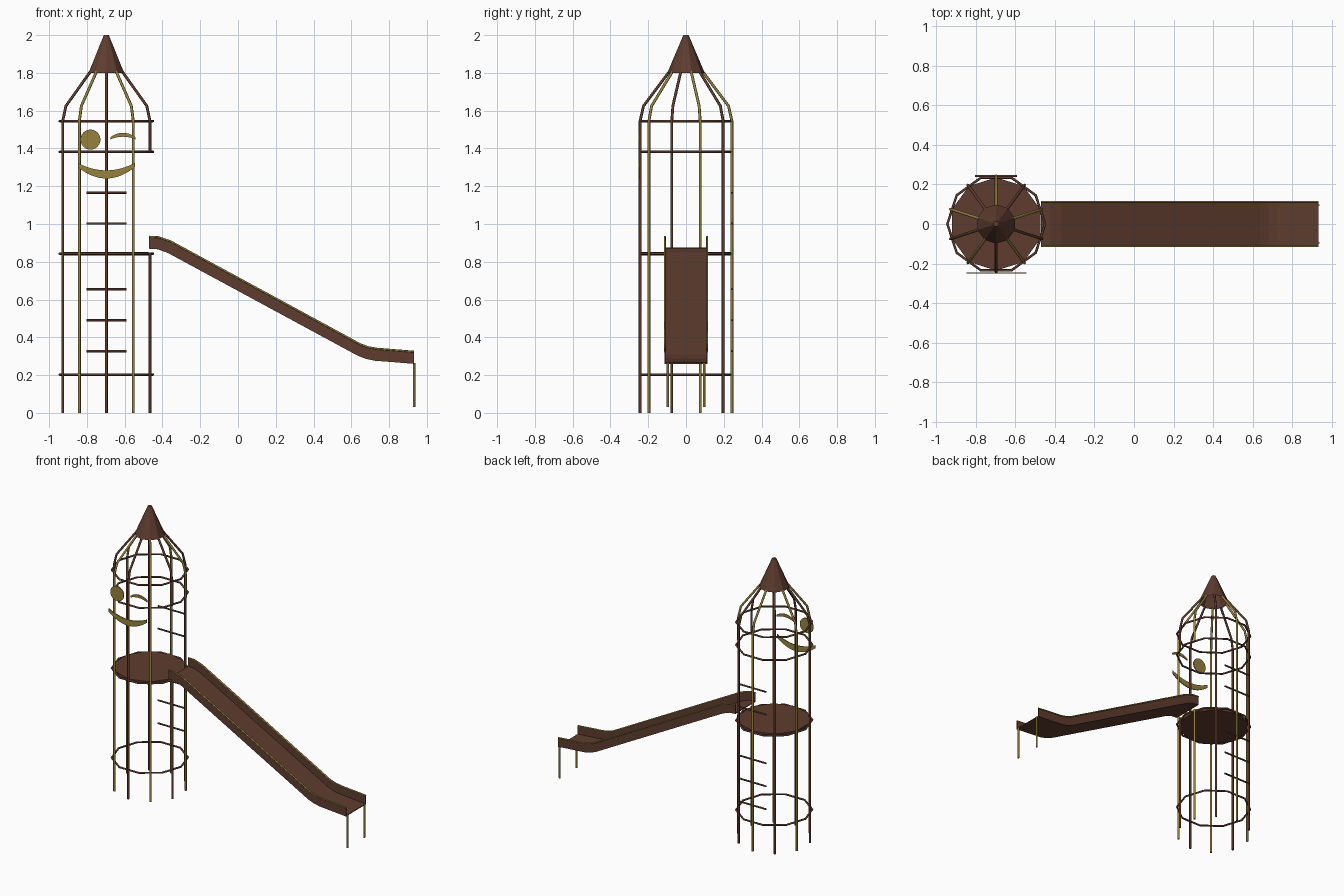
import bpy, bmesh, math
from mathutils import Vector

if "Cube" in bpy.data.objects:
    bpy.data.objects.remove(bpy.data.objects["Cube"])

CX, R = -0.697, 0.243          # tower axis and pole circle radius


def material(name, rgb):
    m = bpy.data.materials.new(name)
    m.diffuse_color = (*rgb, 1)
    m.use_nodes = True
    m.node_tree.nodes["Principled BSDF"].inputs["Base Color"].default_value = m.diffuse_color
    return m


BROWN = material("brown", (0.114, 0.046, 0.029))
OLIVE = material("olive yellow", (0.305, 0.223, 0.048))


def mesh_object(name, verts, faces, mat):
    me = bpy.data.meshes.new(name)
    me.from_pydata(verts, [], faces)
    bm = bmesh.new()
    bm.from_mesh(me)
    bmesh.ops.recalc_face_normals(bm, faces=bm.faces)
    bm.to_mesh(me)
    bm.free()
    me.materials.append(mat)
    ob = bpy.data.objects.new(name, me)
    bpy.context.collection.objects.link(ob)
    return ob


def tube(name, pts, radius, mat, closed=False):
    """Round bar swept along a polyline."""
    cu = bpy.data.curves.new(name, 'CURVE')
    cu.dimensions = '3D'
    cu.bevel_depth, cu.bevel_resolution, cu.use_fill_caps = radius, 2, True
    sp = cu.splines.new('POLY')
    sp.points.add(len(pts) - 1)
    for p, co in zip(sp.points, pts):
        p.co = (*co, 1)
    sp.use_cyclic_u = closed
    tmp = bpy.data.objects.new(name + "_path", cu)
    bpy.context.collection.objects.link(tmp)
    me = bpy.data.meshes.new_from_object(tmp.evaluated_get(bpy.context.evaluated_depsgraph_get()))
    bpy.data.objects.remove(tmp)
    me.materials.clear()
    me.materials.append(mat)
    ob = bpy.data.objects.new(name, me)
    bpy.context.collection.objects.link(ob)
    return ob


def prism(name, outline, axis, a, b, mat):
    """Extrude a 2D (x, other) outline along y or z from a to b."""
    put = (lambda p, t: (p[0], t, p[1])) if axis == 'y' else (lambda p, t: (p[0], p[1], t))
    n = len(outline)
    verts = [put(p, t) for t in (a, b) for p in outline]
    faces = [tuple(range(n)), tuple(range(n, 2 * n))]
    faces += [(i, (i + 1) % n, n + (i + 1) % n, n + i) for i in range(n)]
    return mesh_object(name, verts, faces, mat)


def polar(r, deg, z):
    t = math.radians(deg)
    return (CX + r * math.cos(t), r * math.sin(t), z)


# Tower poles, alternating colours; the two by the slide leave an opening
roof = [(R, 1.545), (0.225, 1.625), (0.09, 1.805)]
for k in range(10):
    ang = 18 + 36 * k
    mat = OLIVE if k % 2 == 0 else BROWN
    if k in (0, 9):
        runs = [[(R, 0), (R, 0.85)], [(R, 1.38)] + roof]
    else:
        runs = [[(R, 0)] + roof]
    for j, run in enumerate(runs):
        tube(f"tower_pole_{k}_{j}", [polar(r, ang, z) for r, z in run], 0.0075, mat)

# Hoops
for i, z in enumerate((0.203, 0.843, 1.382, 1.545)):
    tube(f"hoop_{i}", [polar(0.247, 36 * k, z) for k in range(10)], 0.0065, BROWN, True)

# Platform
prism("platform", [polar(0.236, 18 + 36 * k, 0)[:2] for k in range(10)], 'z', 0.833, 0.853, BROWN)

# Pointed roof cap, open underneath
verts = [polar(r, 18 + 36 * k, z) for r, z in ((0.099, 1.80), (0.014, 2.0)) for k in range(10)]
faces = [(k, (k + 1) % 10, 10 + (k + 1) % 10, 10 + k) for k in range(10)] + [tuple(range(10, 20))]
mesh_object("roof_cap", verts, faces, BROWN)

# Ladder rungs on the back pole
for i, z in enumerate((0.327, 0.491, 0.655, 1.003, 1.165)):
    tube(f"ladder_rung_{i}", [(CX - 0.106, R, z), (CX + 0.106, R, z)], 0.006, BROWN)


# Smiling face plates
def crescent(x0, x1, z_end, upper, lower, tip, n=16):
    """Bowed strip: middle heights upper and lower, tip is end thickness."""
    xs = [-1 + 2 * i / n for i in range(n + 1)]
    mid, half = (x0 + x1) / 2, (x1 - x0) / 2
    up = [(mid + half * s, z_end + tip / 2 + (upper - z_end - tip / 2) * (1 - s * s)) for s in xs]
    lo = [(mid + half * s, z_end - tip / 2 + (lower - z_end + tip / 2) * (1 - s * s)) for s in xs]
    return up + lo[::-1]


eye = [(-0.781 + 0.053 * math.cos(math.tau * i / 24), 1.447 + 0.053 * math.sin(math.tau * i / 24))
       for i in range(24)]
for name, outline in (("round_eye", eye),
                      ("winking_eye", crescent(-0.675, -0.543, 1.454, 1.483, 1.462, 0.012)),
                      ("smile", crescent(-0.848, -0.546, 1.312, 1.284, 1.241, 0.022))):
    prism(name, outline, 'y', -0.251, -0.245, OLIVE)

# Slide bed and walls
top = [(-0.47, 0.933), (-0.425, 0.931), (-0.36, 0.91), (0.65, 0.362), (0.69, 0.348), (0.735, 0.34), (0.932, 0.324)]
low = [(-0.47, 0.869), (-0.425, 0.866), (-0.37, 0.846), (0.635, 0.302), (0.68, 0.285), (0.725, 0.276), (0.932, 0.26)]
bed = low + [(x, z + 0.006) for x, z in low[::-1]]
prism("slide_bed", bed, 'y', -0.112, 0.112, BROWN)
for side, s in (("left", 1), ("right", -1)):
    prism(f"slide_wall_{side}", low + top[::-1], 'y', s * 0.108, s * 0.113, BROWN)
    tube(f"slide_rail_{side}", [(x, s * 0.112, z) for x, z in top], 0.005, OLIVE)
    tube(f"slide_leg_{side}", [(0.932, s * 0.096, 0.03), (0.932, s * 0.096, 0.265)], 0.0065, OLIVE)
